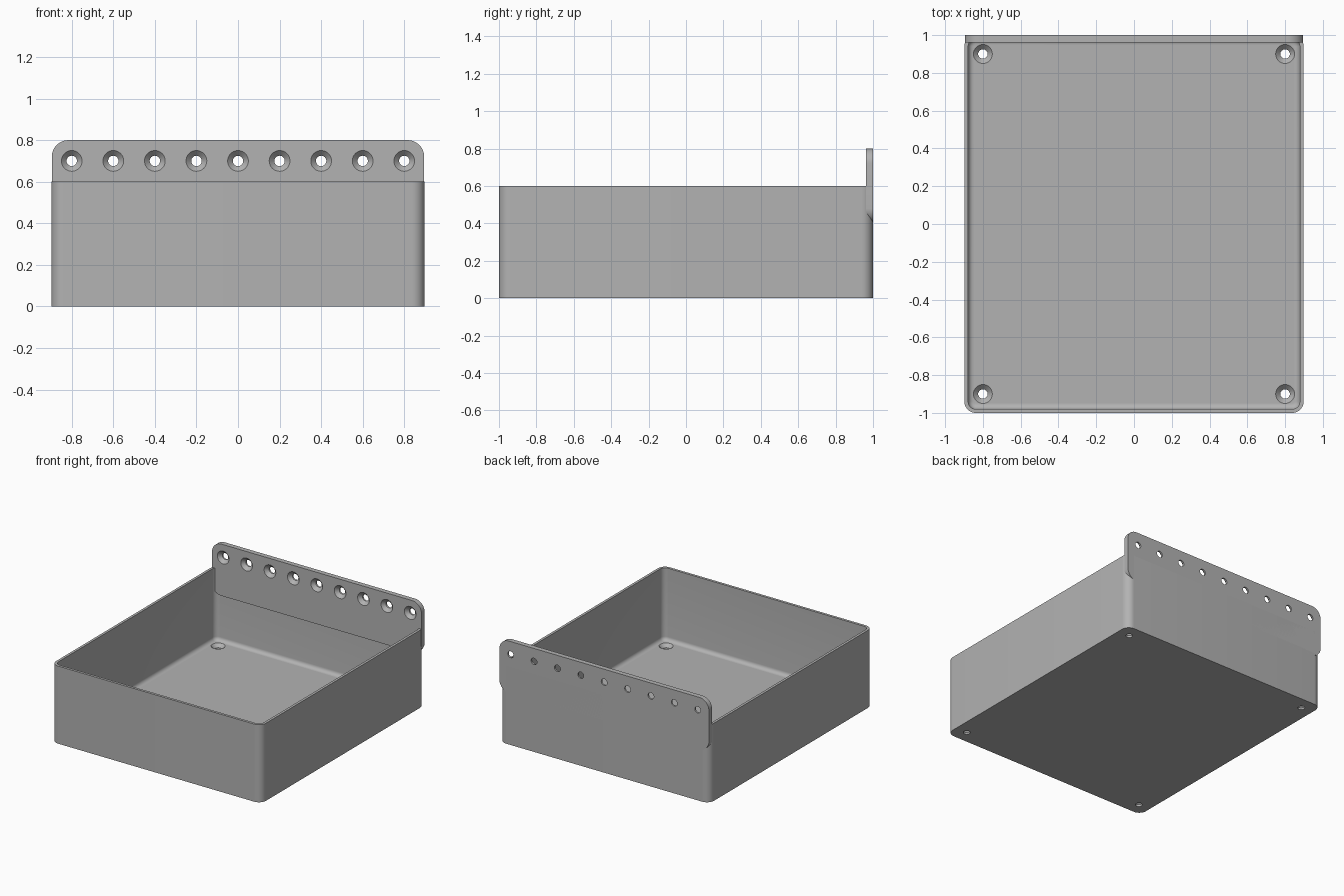
import bpy, bmesh, math
from mathutils import Matrix, Vector

if "Cube" in bpy.data.objects:
    bpy.data.objects.remove(bpy.data.objects["Cube"], do_unlink=True)

HALF_X, HALF_Y, HEIGHT = 0.898, 1.0, 0.6
WALL, FLOOR, CORNER, FILLET = 0.02, 0.04, 0.06, 0.03
PLATE_T, PLATE_LOW, PLATE_HIGH = 0.038, 0.4, 0.8

grey = bpy.data.materials.new("grey plastic")
grey.use_nodes = True
COLOUR = (0.45, 0.45, 0.45, 1)
grey.diffuse_color = COLOUR
grey.node_tree.nodes["Principled BSDF"].inputs["Base Color"].default_value = COLOUR


def rounded_rect(half_a, half_b, radius, steps=10):
    """Counter-clockwise outline of a rounded rectangle."""
    points = []
    for quarter, (sa, sb) in enumerate([(1, 1), (-1, 1), (-1, -1), (1, -1)]):
        for i in range(steps + 1):
            t = (quarter + i / steps) * math.pi / 2
            points.append((sa * (half_a - radius) + radius * math.cos(t),
                           sb * (half_b - radius) + radius * math.sin(t)))
    return points


def loft(bm, loops):
    """Skin a series of matching loops and cap both ends."""
    rings = [[bm.verts.new(p) for p in loop] for loop in loops]
    for low, high in zip(rings, rings[1:]):
        for i in range(len(low)):
            j = (i + 1) % len(low)
            bm.faces.new((low[i], low[j], high[j], high[i]))
    bm.faces.new(rings[0][::-1])
    bm.faces.new(rings[-1])


def make_object(name, bm):
    bmesh.ops.recalc_face_normals(bm, faces=bm.faces)
    mesh = bpy.data.meshes.new(name)
    bm.to_mesh(mesh)
    bm.free()
    mesh.materials.append(grey)
    obj = bpy.data.objects.new(name, mesh)
    bpy.context.collection.objects.link(obj)
    return obj


def cut_screw_holes(target, centres, axis, thickness):
    """Countersunk holes; axis points out of the countersunk face."""
    bm = bmesh.new()
    turn = Vector((0, 0, 1)).rotation_difference(Vector(axis)).to_matrix().to_4x4()
    profile = [(0.025, -thickness - 0.02), (0.025, -0.025), (0.05, 0), (0.05, 0.02)]
    for centre in centres:
        place = Matrix.Translation(centre) @ turn
        loft(bm, [[place @ Vector((r * math.cos(k * math.tau / 32),
                                   r * math.sin(k * math.tau / 32), h))
                   for k in range(32)] for r, h in profile])
    cutter = make_object(target.name + "_hole_cutter", bm)
    cutter.hide_render = True
    mod = target.modifiers.new("screw holes", "BOOLEAN")
    mod.operation, mod.solver, mod.object = "DIFFERENCE", "EXACT", cutter
    bpy.ops.object.select_all(action="DESELECT")
    bpy.context.view_layer.objects.active = target
    target.select_set(True)
    bpy.ops.object.modifier_apply(modifier=mod.name)
    bpy.data.objects.remove(cutter, do_unlink=True)
    bpy.ops.object.shade_smooth_by_angle(angle=math.radians(30))


# Open tray: outer wall, rim, inner wall, then a fillet down to the floor
sections = [(0, 0), (0, HEIGHT), (WALL, HEIGHT)]
for i in range(7):
    t = i / 6 * math.pi / 2
    sections.append((WALL + FILLET * (1 - math.cos(t)),
                     FLOOR + FILLET * (1 - math.sin(t))))
bm = bmesh.new()
loft(bm, [[(x, y, z) for x, y in rounded_rect(HALF_X - inset, HALF_Y - inset, CORNER - inset)]
          for inset, z in sections])
tray = make_object("tray", bm)
cut_screw_holes(tray, [(x, y, FLOOR) for x in (-0.8, 0.8) for y in (-0.9, 0.9)],
                (0, 0, 1), FLOOR)

# Rear mounting plate with a row of screw holes
mid = (PLATE_LOW + PLATE_HIGH) / 2
front = HALF_Y - PLATE_T
outline = rounded_rect(HALF_X - 0.002, (PLATE_HIGH - PLATE_LOW) / 2, 0.08)
bm = bmesh.new()
loft(bm, [[(x, y, mid + z) for x, z in outline] for y in (front, HALF_Y)])
plate = make_object("mounting_plate", bm)
cut_screw_holes(plate, [(0.2 * i, front, 0.7) for i in range(-4, 5)], (0, -1, 0), PLATE_T)
